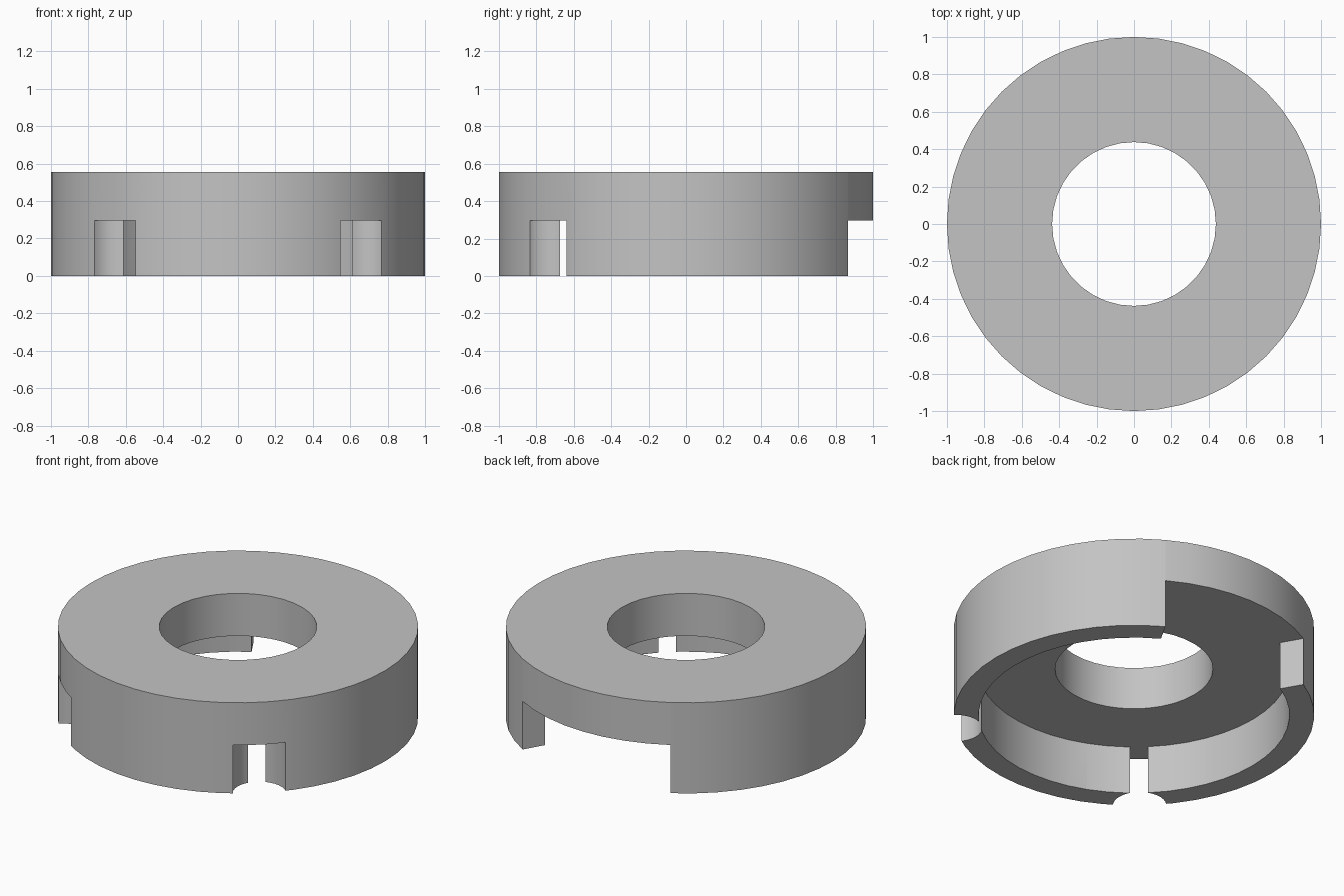
import bpy
import bmesh
from math import sin, cos, radians, pi

if "Cube" in bpy.data.objects:
    bpy.data.objects.remove(bpy.data.objects["Cube"])

HEIGHT, STEP = 0.555, 0.295            # full height, underside of the plate
OUTER, INNER, HOLE = 1.0, 0.863, 0.438
NOTCH = 0.148

grey = bpy.data.materials.new("plain grey")
grey.use_nodes = True
grey.diffuse_color = (0.55, 0.55, 0.55, 1)
grey.node_tree.nodes["Principled BSDF"].inputs["Base Color"].default_value = grey.diffuse_color


def arc(radius, start, end, steps, cx=0, cy=0):
    angles = [radians(start + (end - start) * i / steps) for i in range(steps + 1)]
    return [(cx + radius * cos(a), cy + radius * sin(a)) for a in angles]


def prism(name, outline, bottom, top):
    """Extrude a flat outline into a closed solid."""
    bm = bmesh.new()
    face = bm.faces.new([bm.verts.new((x, y, bottom)) for x, y in outline])
    moved = bmesh.ops.extrude_face_region(bm, geom=[face])["geom"]
    bmesh.ops.translate(bm, vec=(0, 0, top - bottom),
                        verts=[v for v in moved if isinstance(v, bmesh.types.BMVert)])
    bmesh.ops.recalc_face_normals(bm, faces=bm.faces)
    mesh = bpy.data.meshes.new(name)
    bm.to_mesh(mesh)
    bm.free()
    mesh.materials.append(grey)
    obj = bpy.data.objects.new(name, mesh)
    bpy.context.collection.objects.link(obj)
    return obj


def circle(radius, steps, cx=0, cy=0):
    return arc(radius, 0, 360, steps, cx, cy)[:-1]


def cut(target, cutter):
    mod = target.modifiers.new("cut", 'BOOLEAN')
    mod.operation = 'DIFFERENCE'
    mod.solver = 'EXACT'
    mod.object = cutter
    bpy.context.view_layer.objects.active = target
    bpy.ops.object.modifier_apply(modifier=mod.name)
    bpy.data.objects.remove(cutter)


# Round body with a central hole
body = prism("ring_body", circle(OUTER, 48), 0, HEIGHT)
cut(body, prism("hole_cutter", circle(HOLE, 36), -0.1, HEIGHT + 0.1))

# Hollow underside, opened through the rim by a wide radial gap at the back
hollow = arc(INNER, 120, 420, 40) + arc(1.3, 60, 120, 8)
cut(body, prism("hollow_cutter", hollow, -0.1, STEP))

# Two round notches through the front of the rim
for angle in (-48.2, -131.8):
    a = radians(angle)
    cut(body, prism("notch_cutter", circle(NOTCH, 32, cos(a), sin(a)), -0.1, STEP))

bpy.ops.object.select_all(action='DESELECT')
body.select_set(True)
bpy.context.view_layer.objects.active = body
bpy.ops.object.shade_smooth_by_angle(angle=radians(30))
